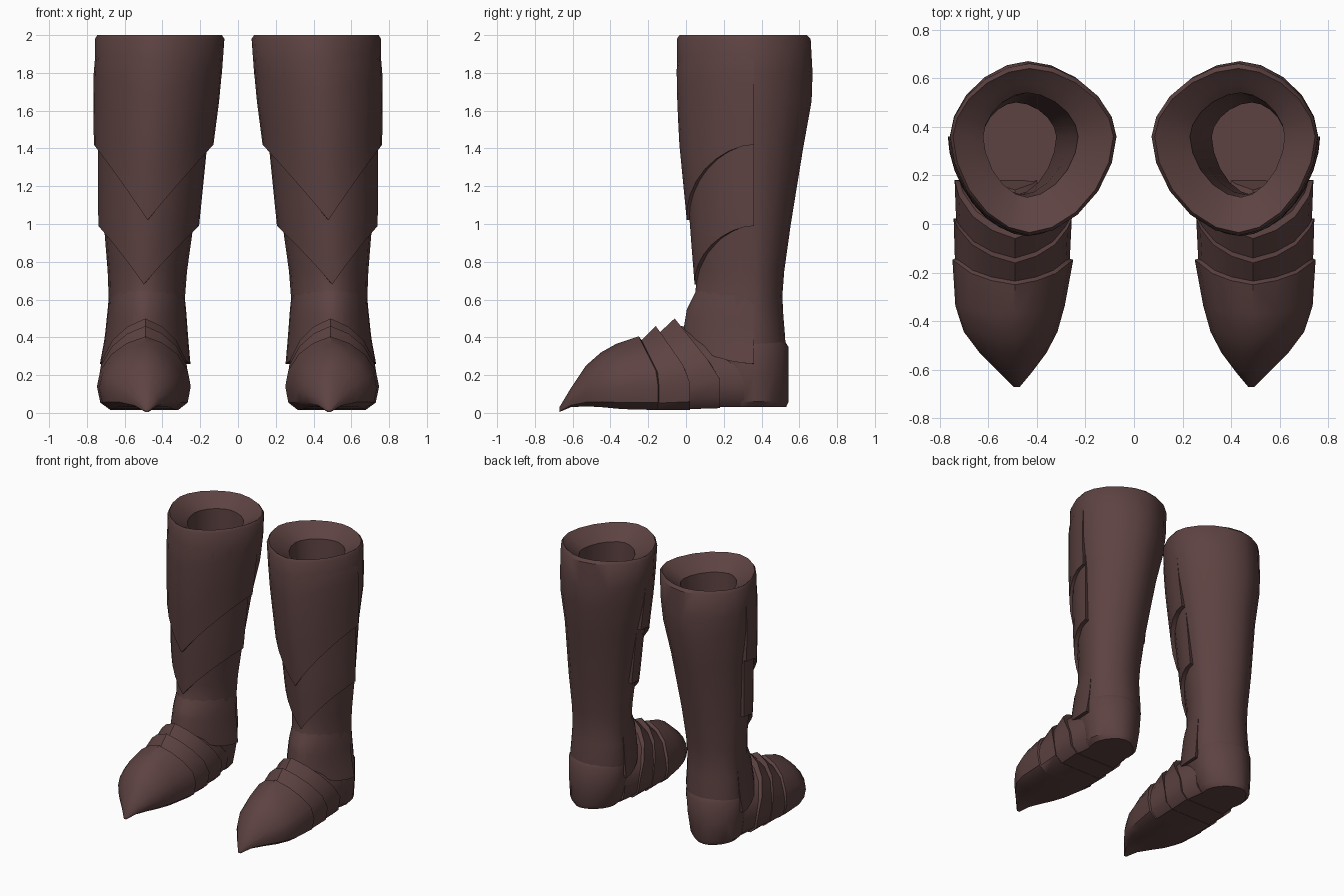
import bpy, bmesh, math

cube = bpy.data.objects.get("Cube")
if cube:
    bpy.data.objects.remove(cube)

leather = bpy.data.materials.new("dark_brown_leather")
leather.use_nodes = True
COLOUR = (0.108, 0.055, 0.053, 1)
leather.diffuse_color = COLOUR
bsdf = leather.node_tree.nodes["Principled BSDF"]
bsdf.inputs["Base Color"].default_value = COLOUR
bsdf.inputs["Roughness"].default_value = 0.8

SIDE_Y = 0.36   # depth of the side crease
SIDES = 20
POWER = 1.12    # above 1 gives slightly pointed sides


def leg_point(row, angle):
    """Point on a leg cross-section: row is z, inner x, outer x, front y, back y."""
    z, xi, xo, yf, yb = row
    c, s = math.cos(angle), math.sin(angle)
    cx = (xi + xo) / 2 + 0.015
    rx = xo - cx if c > 0 else cx - xi
    ry = yb - SIDE_Y if s > 0 else SIDE_Y - yf
    x = cx + rx * math.copysign(abs(c) ** POWER, c)
    y = SIDE_Y + ry * math.copysign(abs(s) ** POWER, s)
    return x, y, z


def row_at(table, z):
    """Interpolate a table of rows, sorted from top to bottom."""
    for a, b in zip(table, table[1:]):
        if z >= b[0]:
            break
    t = (a[0] - z) / (a[0] - b[0])
    return [p + (q - p) * t for p, q in zip(a, b)]


def make(name, rings, closed=True, angle=35):
    """Skin a list of point rings, then mirror to the other foot."""
    bm = bmesh.new()
    grid = [[bm.verts.new(p) for p in ring] for ring in rings]
    n = len(grid[0])
    for a, b in zip(grid, grid[1:]):
        for i in range(n if closed else n - 1):
            j = (i + 1) % n
            bm.faces.new((a[i], a[j], b[j], b[i]))
    if closed:
        bm.faces.new(grid[0])
        bm.faces.new(grid[-1])
    bmesh.ops.recalc_face_normals(bm, faces=bm.faces)
    mesh = bpy.data.meshes.new(name)
    bm.to_mesh(mesh)
    bm.free()
    mesh.materials.append(leather)
    obj = bpy.data.objects.new(name, mesh)
    bpy.context.collection.objects.link(obj)
    bpy.ops.object.select_all(action="DESELECT")
    obj.select_set(True)
    bpy.context.view_layer.objects.active = obj
    bpy.ops.object.shade_smooth_by_angle(angle=math.radians(angle))
    mirror = obj.modifiers.new("pair", "MIRROR")
    mirror.use_mirror_merge = False


def leg_rings(table):
    return [[leg_point(r, math.tau * i / SIDES) for i in range(SIDES)] for r in table]


# Shaft: inside floor, lining, rolled rim, then the outside down to the heel
shaft = [
    (0.20, 0.32, 0.62, 0.12, 0.51),
    (0.60, 0.32, 0.62, 0.12, 0.50),
    (1.40, 0.27, 0.62, 0.12, 0.53),
    (1.91, 0.23, 0.62, 0.11, 0.54),
    (1.95, 0.17, 0.67, 0.05, 0.58),
    (1.985, 0.11, 0.725, -0.01, 0.625),
    (2.0, 0.085, 0.745, -0.035, 0.64),
    (1.98, 0.072, 0.757, -0.048, 0.66),
    (1.80, 0.085, 0.758, -0.046, 0.67),
    (1.65, 0.105, 0.755, -0.04, 0.665),
    (1.40, 0.165, 0.725, -0.01, 0.62),
    (1.00, 0.235, 0.71, 0.04, 0.555),
    (0.75, 0.27, 0.69, 0.055, 0.52),
    (0.62, 0.28, 0.685, 0.05, 0.51),
    (0.52, 0.278, 0.69, 0.0, 0.515),
    (0.40, 0.27, 0.70, -0.02, 0.525),
    (0.25, 0.29, 0.70, 0.0, 0.53),
    (0.08, 0.32, 0.68, 0.1, 0.52),
]
make("boot_shaft", leg_rings(shaft), angle=40)


def tuck(point):
    """Pull a border point in under the shaft surface."""
    x, y, z = point
    return 0.46 + (x - 0.46) * 0.88, 0.3 + (y - 0.3) * 0.88, z


def front_guard(name, table, side_z, centre_z, columns=16, rows=7):
    """Shell over the front half of the shaft with a V-shaped lower edge."""
    top = table[0][0]
    rings = []
    for r in range(rows + 1):
        ring = []
        for i in range(columns + 1):
            angle = math.pi * (1 + i / columns)
            edge = centre_z + (side_z - centre_z) * abs(math.cos(angle)) ** POWER
            z = top + (edge - top) * r / rows
            ring.append(leg_point(row_at(table, z), angle))
        rings.append([tuck(ring[0])] + ring + [tuck(ring[-1])])
    rings.append([tuck(p) for p in rings[-1]])
    make(name, rings, closed=False)


# Overlapping shin guards
front_guard("upper_shin_guard", [
    (1.95, 0.09, 0.74, -0.03, 0.6),
    (1.85, 0.081, 0.763, -0.05, 0.6),
    (1.65, 0.10, 0.766, -0.047, 0.6),
    (1.42, 0.13, 0.763, -0.035, 0.6),
    (1.00, 0.17, 0.76, 0.006, 0.6),
], 1.42, 1.02)
front_guard("lower_shin_guard", [
    (1.50, 0.155, 0.74, -0.01, 0.6),
    (1.00, 0.205, 0.74, 0.02, 0.6),
    (0.66, 0.25, 0.72, 0.047, 0.6),
], 0.99, 0.68)

# Ankle guard: flares over the sides of the foot, its middle is under the instep
front_guard("ankle_guard", [
    (0.68, 0.29, 0.675, 0.07, 0.5),
    (0.55, 0.275, 0.69, 0.005, 0.5),
    (0.40, 0.264, 0.705, -0.02, 0.5),
    (0.24, 0.25, 0.735, -0.03, 0.5),
], 0.26, 0.45)

# Heel counter, its top edge stepping in to the shaft
heel = [
    (0.03, 0.35, 0.66, 0.17, 0.53),
    (0.06, 0.32, 0.69, 0.15, 0.543),
    (0.20, 0.29, 0.705, 0.1, 0.542),
    (0.35, 0.275, 0.708, 0.08, 0.542),
    (0.385, 0.29, 0.69, 0.1, 0.52),
]
make("heel_counter", leg_rings(heel))

# Foot: half cross-section as width and height fractions, sole to ridge
half = [(0, 0), (0.72, 0.0), (0.93, 0.1), (1, 0.32), (0.93, 0.54),
        (0.7, 0.76), (0.38, 0.91), (0, 1)]
section = half + [(-u, v) for u, v in half[-2:0:-1]]

# Stations: ridge y, inner x, outer x, ridge z, sole z, backward lean.
# Each pair of close stations is the raised back edge of an instep plate.
foot = [
    (-0.67, 0.47, 0.495, 0.03, 0.005, 0),
    (-0.61, 0.42, 0.555, 0.13, 0.03, 0),
    (-0.53, 0.36, 0.635, 0.25, 0.035, 0),
    (-0.45, 0.315, 0.70, 0.32, 0.03, 0.05),
    (-0.37, 0.285, 0.735, 0.365, 0.02, 0.2),
    (-0.25, 0.25, 0.747, 0.405, 0.015, 0.5),
    (-0.235, 0.264, 0.737, 0.385, 0.015, 0.5),
    (-0.16, 0.256, 0.742, 0.46, 0.015, 0.7),
    (-0.14, 0.266, 0.732, 0.425, 0.02, 0.7),
    (-0.06, 0.26, 0.738, 0.50, 0.025, 0.8),
    (-0.03, 0.275, 0.718, 0.46, 0.03, 0.8),
    (0.14, 0.30, 0.70, 0.44, 0.03, 0.7),
]


def foot_ring(y, xi, xo, top, sole, lean):
    ridge = (xi + xo) / 4 + 0.24
    ring = []
    for u, v in section:
        z = sole + (top - sole) * v
        x = ridge + u * (xo - ridge if u > 0 else ridge - xi)
        ring.append((x, y + lean * max(0, top - max(z, 0.2)), z))
    return ring


make("plated_foot", [foot_ring(*s) for s in foot], angle=40)
